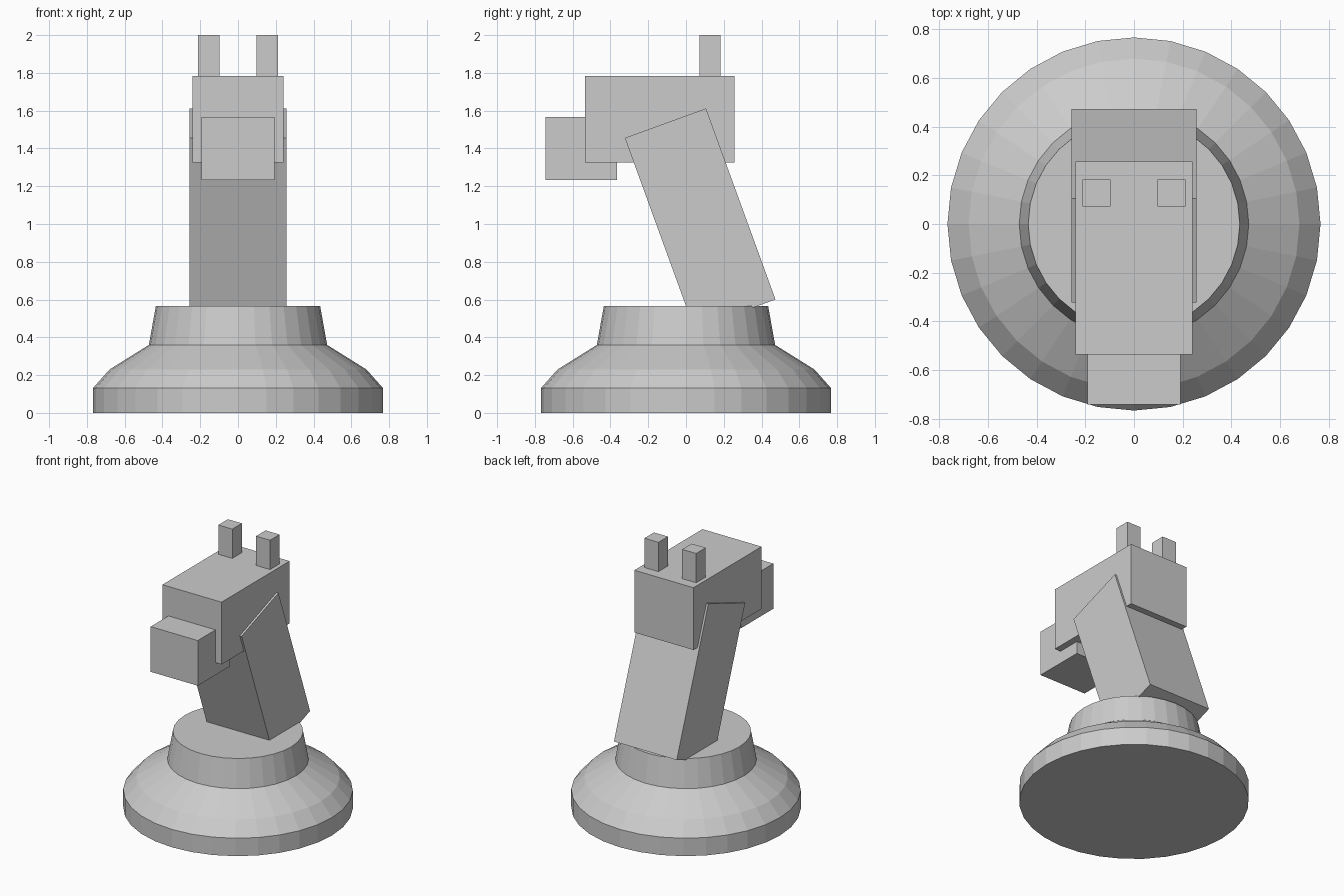
import bpy, bmesh
from math import cos, sin, tau, radians
from mathutils import Matrix

if "Cube" in bpy.data.objects:
    bpy.data.objects.remove(bpy.data.objects["Cube"])


def make_object(name, bm):
    bmesh.ops.recalc_face_normals(bm, faces=bm.faces)
    mesh = bpy.data.meshes.new(name)
    bm.to_mesh(mesh)
    bm.free()
    ob = bpy.data.objects.new(name, mesh)
    bpy.context.collection.objects.link(ob)
    return ob


def box(name, lo, hi, tilt=0.0):
    """Box between two corners, tilted about x through its own centre."""
    size = [h - l for l, h in zip(lo, hi)]
    centre = [(h + l) / 2 for l, h in zip(lo, hi)]
    bm = bmesh.new()
    bmesh.ops.create_cube(bm, size=1, matrix=Matrix.Diagonal((*size, 1)))
    ob = make_object(name, bm)
    ob.location = centre
    ob.rotation_euler.x = tilt
    return ob


def lathe(name, profile, sides=32):
    """Closed solid turned around z from (radius, height) points."""
    bm = bmesh.new()
    rings = [[bm.verts.new((r * cos(tau * i / sides), r * sin(tau * i / sides), z))
              for i in range(sides)] for r, z in profile]
    for a, b in zip(rings, rings[1:]):
        for i in range(sides):
            j = (i + 1) % sides
            bm.faces.new((a[i], a[j], b[j], b[i]))
    bm.faces.new(rings[0])
    bm.faces.new(rings[-1])
    return make_object(name, bm)


# Turned pedestal: foot, sloping shoulder and tapered collar
lathe("pedestal", [(0.767, 0), (0.767, 0.132), (0.68, 0.23),
                   (0.472, 0.36), (0.435, 0.565)])

# Neck leaning towards the front
nx, ny, nz = 0.256, 0.2285, 0.538
cy, cz = 0.075, 1.028
box("neck", (-nx, cy - ny, cz - nz), (nx, cy + ny, cz + nz), radians(20))

# Head and muzzle
box("head", (-0.241, -0.536, 1.325), (0.241, 0.257, 1.784))
box("muzzle", (-0.192, -0.743, 1.234), (0.192, -0.365, 1.567))

# Pair of ears
for side, x in (("left", 0.154), ("right", -0.154)):
    box(side + "_ear", (x - 0.057, 0.072, 1.77), (x + 0.057, 0.183, 2.0))
